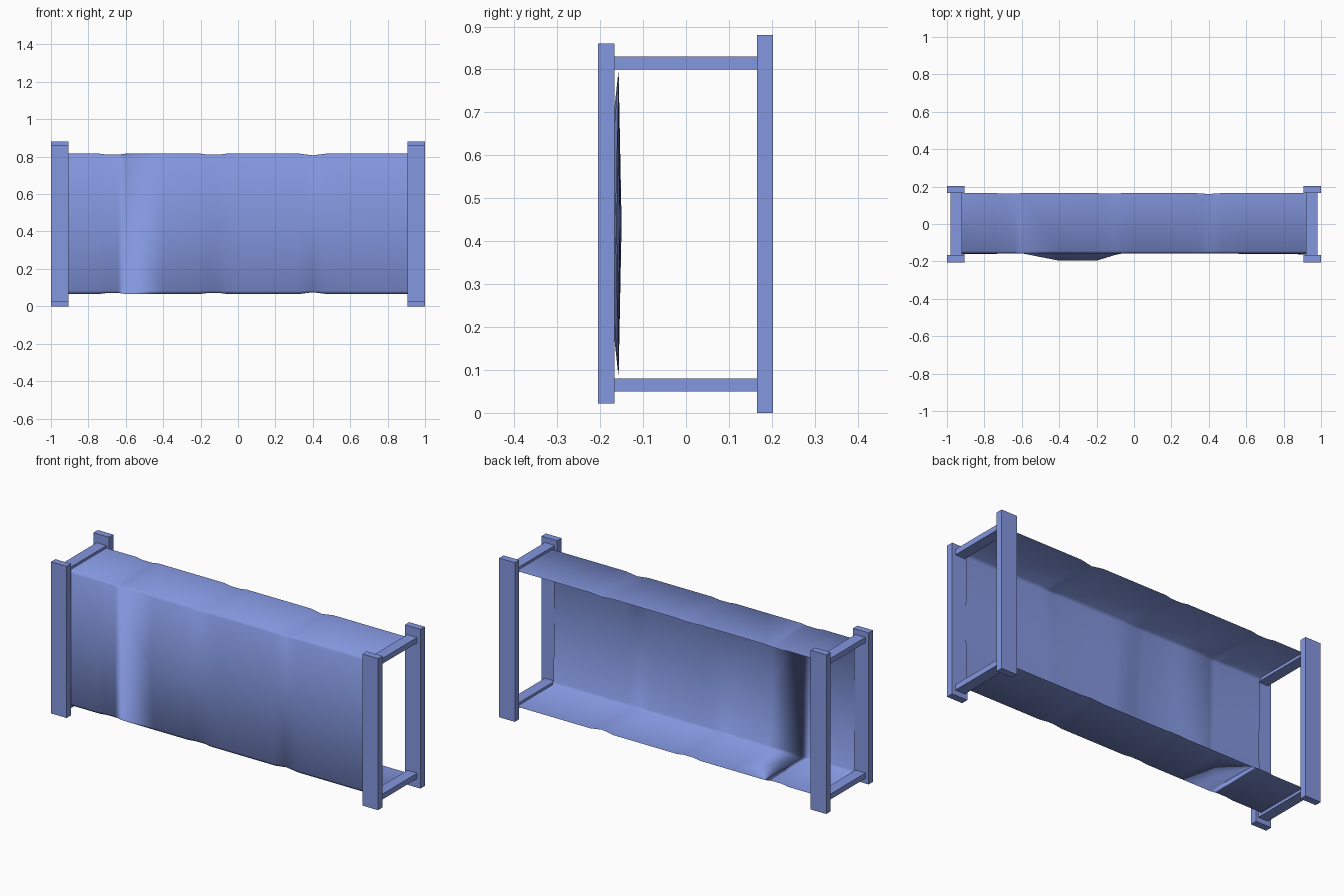
import bpy

old = bpy.data.objects.get("Cube")
if old:
    bpy.data.objects.remove(old)

# Single blue colour
blue = bpy.data.materials.new("soft_blue")
blue.use_nodes = True
COLOR = (0.23, 0.31, 0.74, 1)
blue.diffuse_color = COLOR
blue.node_tree.nodes["Principled BSDF"].inputs["Base Color"].default_value = COLOR


def box(name, lo, hi):
    bpy.ops.mesh.primitive_cube_add(size=1, location=[(a + b) / 2 for a, b in zip(lo, hi)])
    ob = bpy.context.object
    ob.name = name
    ob.scale = [b - a for a, b in zip(lo, hi)]
    bpy.ops.object.transform_apply(location=False, rotation=False, scale=True)
    ob.data.materials.append(blue)


# End frames: front post, taller back post and two rails on each side
for side, s in (("left", 1), ("right", -1)):
    x0, x1 = sorted((s * 0.905, s))
    box(side + "_front_post", (x0, -0.205, 0.022), (x1, -0.167, 0.86))
    box(side + "_back_post", (x0, 0.165, 0), (x1, 0.203, 0.88))
    x0, x1 = sorted((s * 0.92, s * 0.98))
    for level, z in (("lower", 0.05), ("upper", 0.80)):
        box(f"{side}_{level}_rail", (x0, -0.167, z), (x1, 0.165, z + 0.03))

# Fabric sheet wrapped over the upper rails, front and lower rails, open at the back
MID = 0.441      # height of the middle of the sheet
HALF = 0.375     # half the height of the sheet
SAGS = (-0.67, -0.13, 0.40)
# Depth of the front panel at mid height along x
WAVE = [(-0.92, -0.162), (-0.6, -0.157), (-0.4, -0.196), (-0.2, -0.196), (-0.06, -0.153),
        (0.0, -0.15), (0.13, -0.159), (0.4, -0.152), (0.6, -0.16), (0.92, -0.162)]


def front_depth(x):
    for (xa, ya), (xb, yb) in zip(WAVE, WAVE[1:]):
        if x <= xb:
            return ya + (yb - ya) * (x - xa) / (xb - xa)
    return WAVE[-1][1]


def sag(x):
    return 0.009 * max(0, 1 - min(abs(x - c) for c in SAGS) / 0.07)


columns = sorted({x for x, _ in WAVE} | {c + d for c in SAGS for d in (-0.07, -0.03, 0.03, 0.07)})
verts = []
for x in columns:
    dip = sag(x)
    h = HALF - dip
    upper = [(0.165 - dip * 0.5, h), (-0.145, h), (-0.157, HALF - 0.016)]
    profile = upper + [(front_depth(x), 0)] + [(y, -z) for y, z in reversed(upper)]
    verts += [(x, y, MID + z) for y, z in profile]

n = len(profile)
faces = [(i * n + j, i * n + j + 1, (i + 1) * n + j + 1, (i + 1) * n + j)
         for i in range(len(columns) - 1) for j in range(n - 1)]
mesh = bpy.data.meshes.new("fabric_sheet")
mesh.from_pydata(verts, [], faces)
mesh.materials.append(blue)
mesh.shade_smooth()
fabric = bpy.data.objects.new("fabric_sheet", mesh)
bpy.context.collection.objects.link(fabric)
